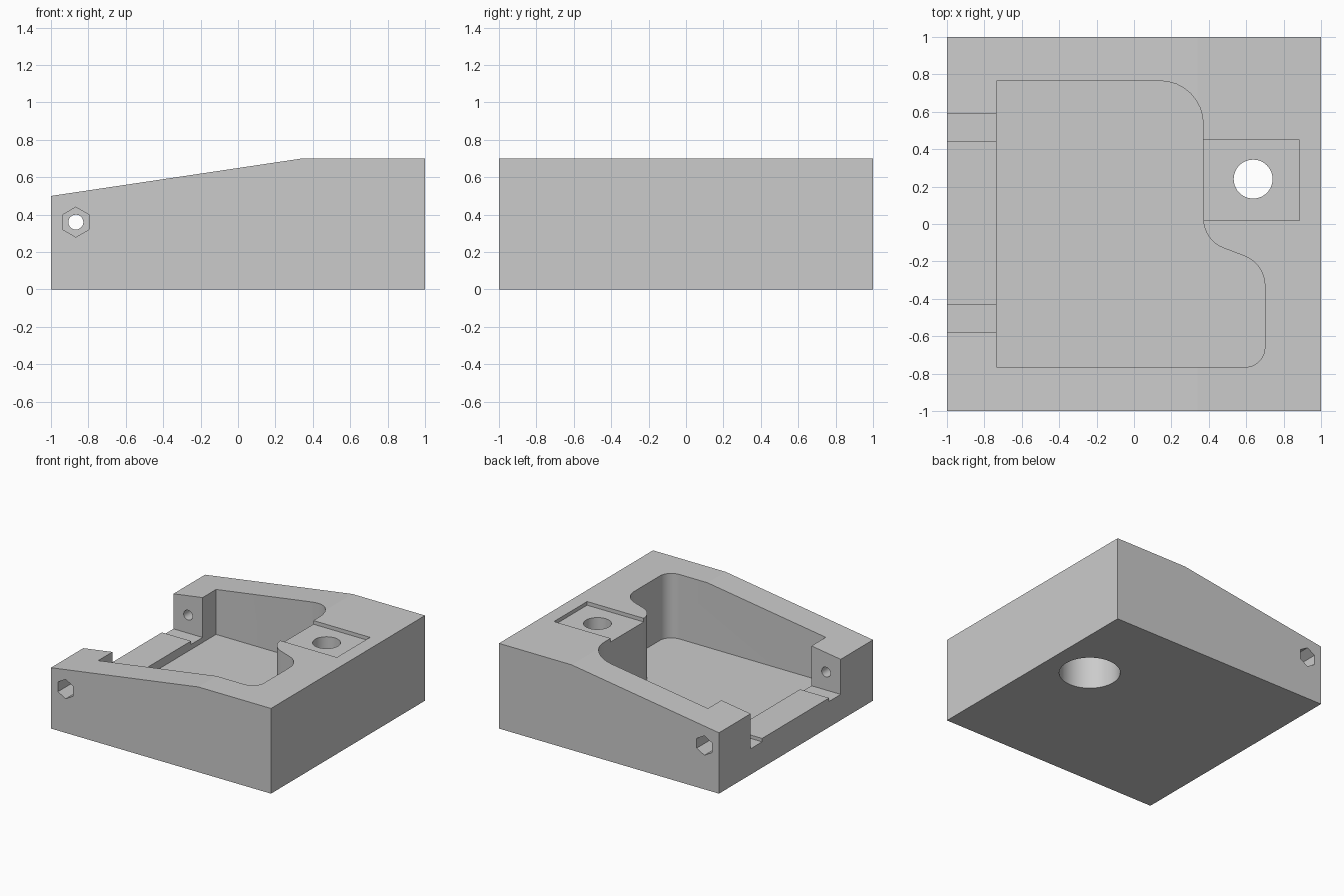
import bpy, bmesh
from math import radians, cos, sin

if "Cube" in bpy.data.objects:
    bpy.data.objects.remove(bpy.data.objects["Cube"])

grey = bpy.data.materials.new("light grey")
grey.use_nodes = True
colour = (0.6, 0.6, 0.6, 1)
grey.diffuse_color = colour
grey.node_tree.nodes["Principled BSDF"].inputs["Base Color"].default_value = colour


def arc(cx, cy, r, start, end, steps=8):
    angles = [radians(start + (end - start) * i / steps) for i in range(steps + 1)]
    return [(cx + r * cos(a), cy + r * sin(a)) for a in angles]


def ring(cx, cy, r, sides):
    return arc(cx, cy, r, 90, 450, sides)[:-1]


def rect(x0, x1, y0, y1):
    return [(x0, y0), (x1, y0), (x1, y1), (x0, y1)]


def prism(name, outline, low, high, axis="Z"):
    """Extrude an outline along Z (xy outline) or Y (xz outline)."""
    bm = bmesh.new()
    ends = []
    for level in (low, high):
        ends.append([bm.verts.new((a, b, level) if axis == "Z" else (a, level, b))
                     for a, b in outline])
    bm.faces.new(ends[0])
    bm.faces.new(ends[1])
    n = len(outline)
    for i in range(n):
        j = (i + 1) % n
        bm.faces.new((ends[0][i], ends[0][j], ends[1][j], ends[1][i]))
    bmesh.ops.recalc_face_normals(bm, faces=bm.faces)
    mesh = bpy.data.meshes.new(name)
    bm.to_mesh(mesh)
    bm.free()
    mesh.materials.append(grey)
    obj = bpy.data.objects.new(name, mesh)
    bpy.context.collection.objects.link(obj)
    return obj


# Wedge-topped block
body = prism("housing_block",
             [(-1, 0), (1, 0), (1, 0.7), (0.34, 0.7), (-1, 0.5)], -1, 1, "Y")

# Curved main pocket
pocket = [(-0.735, -0.765), (-0.735, 0.765)]
pocket += arc(0.14, 0.535, 0.23, 90, 0)
pocket += arc(0.54, 0.03, 0.17, 180, 250)
pocket += arc(0.53, -0.33, 0.17, 70, 0)
pocket += arc(0.595, -0.66, 0.105, 0, -90)

cutters = [
    prism("pocket_cutter", pocket, 0.17, 1),
    # Side opening with a slightly raised middle sill
    prism("opening_cutter", rect(-1.1, -0.7, -0.58, 0.59), 0.24, 1.1),
    prism("back_sill_cutter", rect(-1.1, -0.71, 0.44, 0.59), 0.212, 0.9),
    prism("front_sill_cutter", rect(-1.1, -0.71, -0.58, -0.43), 0.212, 0.9),
    # Shallow square seat with a stepped through hole
    prism("seat_cutter", rect(0.3, 0.885, 0.02, 0.45), 0.67, 1.2),
    prism("seat_hole_cutter", ring(0.637, 0.24, 0.104, 48), -0.1, 1.3),
    prism("counterbore_cutter", ring(0.637, 0.24, 0.23, 64), -0.2, 0.5),
    # Bolt hole with a hexagonal nut pocket at each end
    prism("bolt_cutter", ring(-0.867, 0.36, 0.04, 32), -1.2, 1.2, "Y"),
    prism("front_nut_cutter", ring(-0.867, 0.36, 0.08, 6), -1.1, -0.78, "Y"),
    prism("back_nut_cutter", ring(-0.867, 0.36, 0.08, 6), 0.78, 1.1, "Y"),
]

bpy.context.view_layer.objects.active = body
for cutter in cutters:
    cutter.hide_render = True
    cut = body.modifiers.new(cutter.name, "BOOLEAN")
    cut.operation = "DIFFERENCE"
    cut.solver = "EXACT"
    cut.object = cutter
    bpy.ops.object.modifier_apply(modifier=cut.name)
    bpy.data.objects.remove(cutter)

# Smooth the curved walls, keep the top and floors flat
bpy.ops.object.select_all(action="DESELECT")
body.select_set(True)
bpy.ops.object.shade_smooth_by_angle(angle=radians(30))
for face in body.data.polygons:
    if abs(face.normal.z) > 0.9:
        face.use_smooth = False
